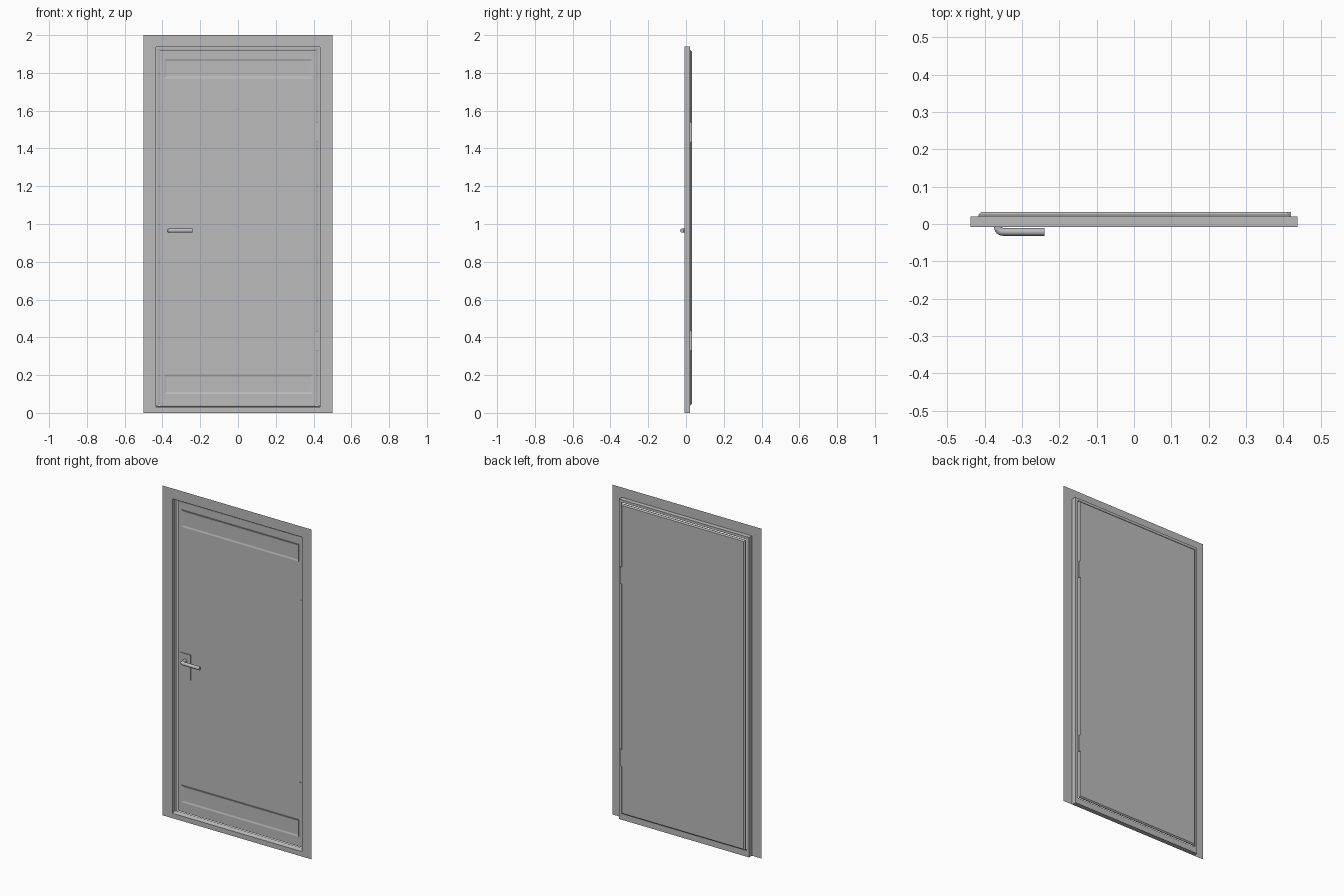
import bpy, bmesh, math
from mathutils import Vector

if "Cube" in bpy.data.objects:
    bpy.data.objects.remove(bpy.data.objects["Cube"], do_unlink=True)

# One plain grey for the whole door set
grey = bpy.data.materials.new("plain_grey")
grey.use_nodes = True
grey.diffuse_color = (0.5, 0.5, 0.5, 1)
grey.node_tree.nodes["Principled BSDF"].inputs["Base Color"].default_value = (0.5, 0.5, 0.5, 1)

HALF = 0.437          # half width of the opening
HEAD = 1.94           # top of the opening
FRONT, BACK = -0.0075, 0.02
LEAF_HALF, LEAF_BOTTOM, LEAF_TOP, LEAF_BACK = 0.416, 0.04, 1.92, 0.0315


def finish(name, bm):
    mesh = bpy.data.meshes.new(name)
    bm.to_mesh(mesh)
    bm.free()
    ob = bpy.data.objects.new(name, mesh)
    mesh.materials.append(grey)
    bpy.context.collection.objects.link(ob)
    return ob


def box_mesh(lo, hi):
    bm = bmesh.new()
    bmesh.ops.create_cube(bm, size=1)
    lo, hi = Vector(lo), Vector(hi)
    for v in bm.verts:
        v.co = (lo + hi) / 2 + v.co * (hi - lo)
    return bm


def box(name, lo, hi):
    return finish(name, box_mesh(lo, hi))


# Thin wall sheet around the opening
bm = bmesh.new()
outline = [(-0.5, 0), (-HALF, 0), (-HALF, HEAD), (HALF, HEAD),
           (HALF, 0), (0.5, 0), (0.5, 2), (-0.5, 2)]
bm.faces.new([bm.verts.new((x, FRONT, z)) for x, z in outline])
finish("wall_sheet", bm)

# Folded metal frame: reveal lining plus a flange at the back
T = 0.003
for side, s in (("right", -1), ("left", 1)):
    def span(a, b):
        return sorted((s * a, s * b))
    a, b = span(HALF - T, HALF)
    box(side + "_jamb_reveal", (a, FRONT, 0), (b, BACK, HEAD))
    a, b = span(LEAF_HALF + 0.004, HALF)
    box(side + "_jamb_flange", (a, BACK - T, 0), (b, BACK, HEAD))
box("head_reveal", (-HALF, FRONT, HEAD - T), (HALF, BACK, HEAD))
box("head_flange", (-HALF, BACK - T, LEAF_TOP + 0.004), (HALF, BACK, HEAD))

# Threshold with a sloping top
bm = box_mesh((-HALF, FRONT, 0), (HALF, BACK, 0.037))
for v in bm.verts:
    if v.co.z > 0.01 and v.co.y < 0:
        v.co.z = 0.03
finish("threshold", bm)

# Door leaf with chamfered rear edges
bm = box_mesh((-LEAF_HALF, BACK, LEAF_BOTTOM), (LEAF_HALF, LEAF_BACK, LEAF_TOP))
rear = [e for e in bm.edges if all(v.co.y > 0.03 for v in e.verts)]
bmesh.ops.bevel(bm, geom=rear, offset=0.007, segments=1, affect="EDGES")
finish("door_leaf", bm)

# Kick panel and top panel: raised rim around a sunk field
for name, z0 in (("bottom_panel", 0.1), ("top_panel", 1.77)):
    bm = box_mesh((-0.39, BACK - 0.004, z0), (0.395, BACK, z0 + 0.103))
    face = min(bm.faces, key=lambda f: f.calc_center_median().y)
    bmesh.ops.inset_region(bm, faces=[face], thickness=0.014)
    for v in face.verts:
        v.co.y += 0.003
    finish(name, bm)

# Hinges
for name, z0 in (("lower_hinge", 0.33), ("upper_hinge", 1.435)):
    box(name, (0.403, BACK - 0.004, z0), (0.42, LEAF_BACK, z0 + 0.103))

# Handle plate
box("handle_plate", (-0.4, BACK - 0.005, 0.855), (-0.328, BACK, 1.008))

# Lever handle: neck out of the plate, bend, then the grip
curve = bpy.data.curves.new("lever_handle", "CURVE")
curve.dimensions = "3D"
curve.bevel_depth = 0.0105
curve.bevel_resolution = 4
curve.use_fill_caps = True
R, AXIS_X, AXIS_Y, Z = 0.013, -0.364, -0.021, 0.965
path = [(AXIS_X, BACK, Z)]
for i in range(7):
    t = math.pi / 2 * i / 6
    path.append((AXIS_X + R * (1 - math.cos(t)), AXIS_Y + R * (1 - math.sin(t)), Z))
path.append((-0.24, AXIS_Y, Z))
spline = curve.splines.new("POLY")
spline.points.add(len(path) - 1)
for point, co in zip(spline.points, path):
    point.co = (*co, 1)
lever = bpy.data.objects.new("lever_handle", curve)
curve.materials.append(grey)
bpy.context.collection.objects.link(lever)
bpy.ops.object.select_all(action="DESELECT")
lever.select_set(True)
bpy.context.view_layer.objects.active = lever
bpy.ops.object.convert(target="MESH")
bpy.ops.object.shade_smooth_by_angle(angle=math.radians(40))
